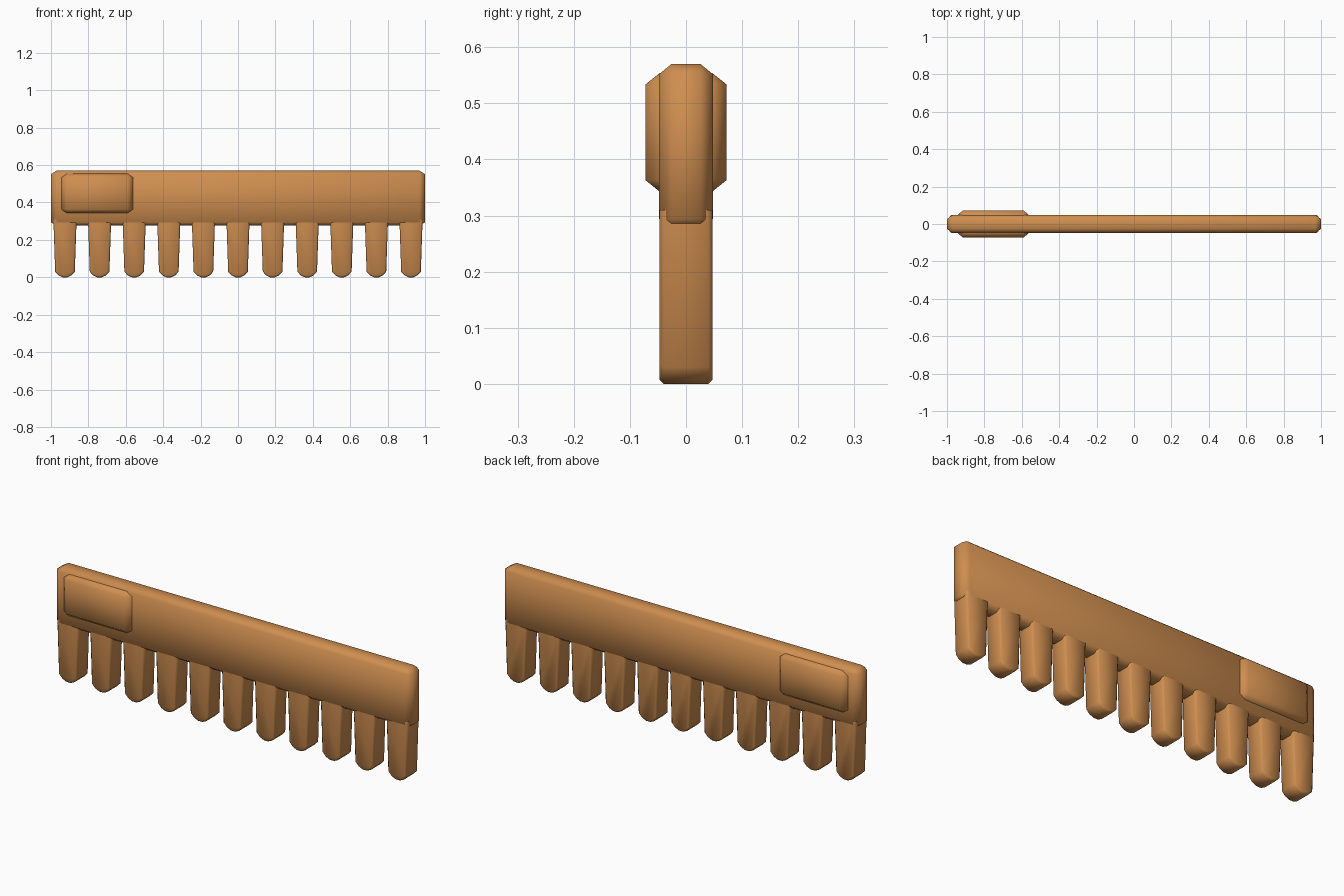
import bpy, bmesh, math
from mathutils import Vector

if "Cube" in bpy.data.objects:
    bpy.data.objects.remove(bpy.data.objects["Cube"])

mat = bpy.data.materials.new("warm_brown")
mat.diffuse_color = (0.62, 0.27, 0.08, 1)
mat.use_nodes = True
mat.node_tree.nodes["Principled BSDF"].inputs["Base Color"].default_value = mat.diffuse_color


def finish(name, bm):
    bmesh.ops.recalc_face_normals(bm, faces=bm.faces)
    me = bpy.data.meshes.new(name)
    bm.to_mesh(me)
    bm.free()
    ob = bpy.data.objects.new(name, me)
    bpy.context.collection.objects.link(ob)
    me.materials.append(mat)
    bpy.ops.object.select_all(action='DESELECT')
    bpy.context.view_layer.objects.active = ob
    ob.select_set(True)
    bpy.ops.object.shade_smooth_by_angle(angle=math.radians(60))
    return ob


def chamfer_box(name, lo, hi, cut):
    """Box whose chamfer has a different size along each axis."""
    lo, hi = Vector(lo), Vector(hi)
    bm = bmesh.new()
    bmesh.ops.create_cube(bm, size=1)
    for v in bm.verts:
        v.co = Vector([v.co[i] * (hi[i] - lo[i]) / cut[i] for i in range(3)])
    bmesh.ops.bevel(bm, geom=bm.edges[:], offset=1, segments=1,
                    profile=0.5, affect='EDGES')
    mid = (lo + hi) / 2
    for v in bm.verts:
        v.co = Vector([v.co[i] * cut[i] + mid[i] for i in range(3)])
    return finish(name, bm)


# spine of the comb
chamfer_box("spine", (-1, -0.048, 0.276), (1, 0.048, 0.57), (0.03, 0.022, 0.018))

# raised grip plate, showing on both sides
chamfer_box("grip_plate", (-0.945, -0.072, 0.343), (-0.56, 0.072, 0.554),
            (0.03, 0.025, 0.02))

# tapered teeth with blunt tips
half = [(0.062, 0.31), (0.0525, 0.03), (0.034, 0.01), (0.012, 0)]
profile = half + [(-x, z) for x, z in reversed(half)]
for i in range(11):
    cx = -0.925 + 0.185 * i
    bm = bmesh.new()
    face = bm.faces.new([bm.verts.new((cx + x, -0.0475, z)) for x, z in profile])
    ext = bmesh.ops.extrude_face_region(bm, geom=[face], use_keep_orig=True)
    for v in ext["geom"]:
        if isinstance(v, bmesh.types.BMVert):
            v.co.y = 0.0475
    bmesh.ops.recalc_face_normals(bm, faces=bm.faces)
    rim = [e for e in bm.edges if abs(e.verts[0].co.y - e.verts[1].co.y) < 1e-5
           and min(v.co.z for v in e.verts) < 0.3]
    bmesh.ops.bevel(bm, geom=rim, offset=0.008, segments=1, profile=0.5,
                    affect='EDGES')
    finish(f"tooth_{i + 1}", bm)
